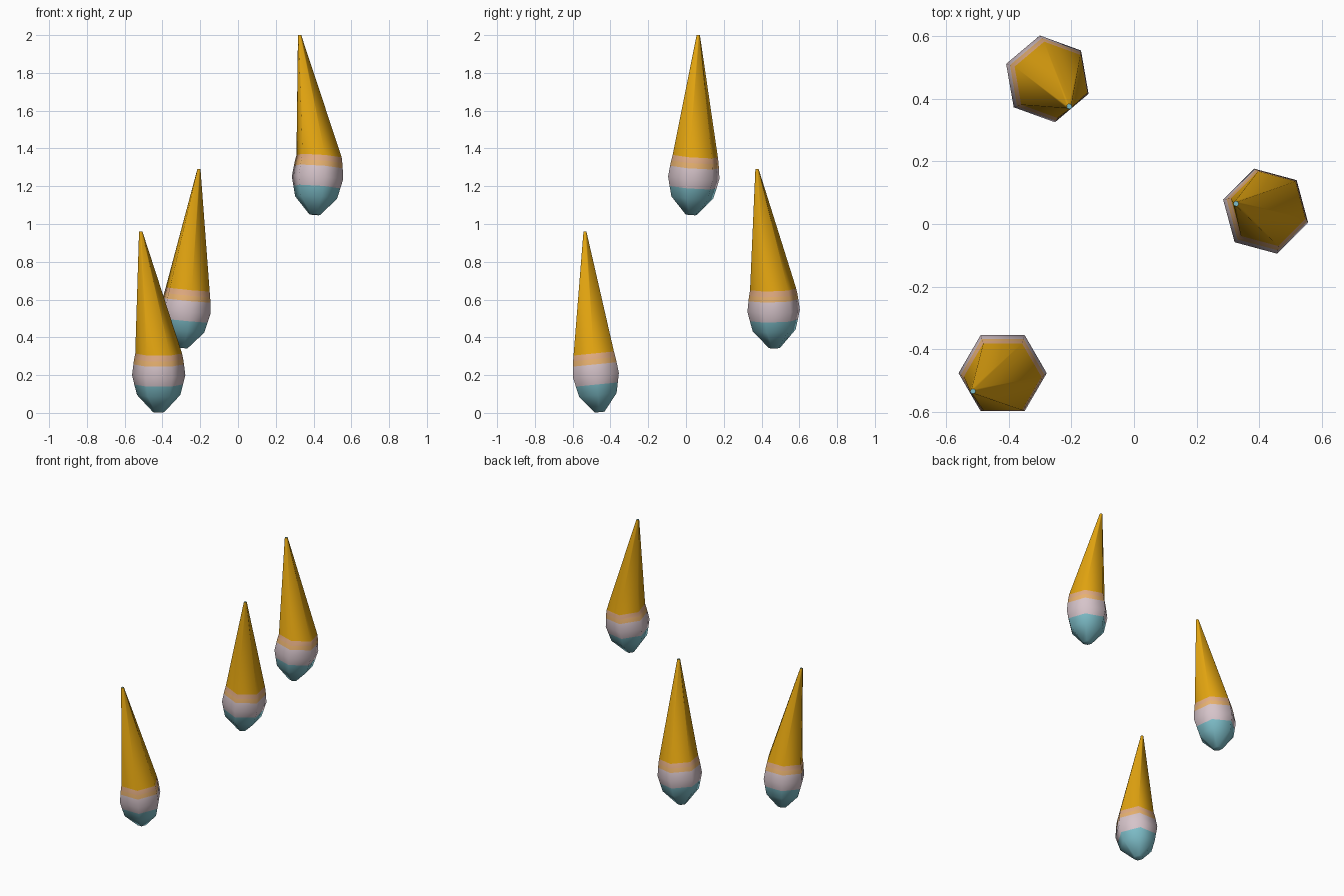
import bpy, bmesh, math
from mathutils import Vector, Matrix

cube = bpy.data.objects.get("Cube")
if cube:
    bpy.data.objects.remove(cube)


def material(name, srgb):
    linear = [((c / 255 + 0.055) / 1.055) ** 2.4 for c in srgb]
    mat = bpy.data.materials.new(name)
    mat.use_nodes = True
    mat.diffuse_color = (*linear, 1)
    mat.node_tree.nodes["Principled BSDF"].inputs["Base Color"].default_value = (*linear, 1)
    return mat


TEAL, LILAC, ORANGE, PEACH, YELLOW = range(5)
materials = [
    material("teal", (126, 190, 201)),
    material("pale lilac", (214, 196, 202)),
    material("light orange", (232, 178, 112)),
    material("peach", (226, 172, 130)),
    material("golden yellow", (226, 164, 16)),
]

SIDES = 6
PIVOT = 0.2  # height of the widest ring above the base
# Bulb rings from the base up: height, radius, colour of the band above
BULB = [
    (0.003, 0.03, TEAL),
    (0.095, 0.115, TEAL),
    (0.15, 0.129, LILAC),
    (0.2, 0.141, LILAC),
    (0.257, 0.134, ORANGE),
    (0.285, 0.13, PEACH),
    (0.315, 0.124, YELLOW),
]


def build_drop(name, base, turn, lean, tip):
    """Six-sided bulb leaning slightly, drawn out to an off-centre point."""
    bm = bmesh.new()
    axis = Matrix.Rotation(math.radians(lean), 3, "Z") @ Vector((0, 1, 0))
    tilt = Matrix.Rotation(0.1, 3, axis)
    pivot = Vector((0, 0, PIVOT))

    def ring(centre, radius, tilted):
        verts = []
        for i in range(SIDES):
            a = math.radians(turn) + math.tau * i / SIDES
            p = centre + radius * Vector((math.cos(a), math.sin(a), 0))
            if tilted:
                p = tilt @ (p - pivot) + pivot
            verts.append(bm.verts.new(p))
        return verts

    rings = [ring(Vector((0, 0, z)), r, True) for z, r, _ in BULB]
    rings.append(ring(Vector(tip) - Vector(base), 0.009, False))

    # Side bands
    for (_, _, colour), low, high in zip(BULB, rings, rings[1:]):
        for i in range(SIDES):
            j = (i + 1) % SIDES
            face = bm.faces.new((low[i], low[j], high[j], high[i]))
            face.material_index = colour
    # End caps
    for cap in (rings[0][::-1], rings[-1]):
        bm.faces.new(cap).material_index = TEAL

    mesh = bpy.data.meshes.new(name)
    bm.to_mesh(mesh)
    bm.free()
    for mat in materials:
        mesh.materials.append(mat)
    obj = bpy.data.objects.new(name, mesh)
    obj.location = base
    bpy.context.collection.objects.link(obj)
    bpy.ops.object.select_all(action="DESELECT")
    obj.select_set(True)
    bpy.context.view_layer.objects.active = obj
    bpy.ops.object.shade_smooth_by_angle(angle=math.radians(65))


build_drop("front_drop", (-0.42, -0.477, 0), 0, -90, (-0.515, -0.535, 0.96))
build_drop("back_drop", (-0.277, 0.464, 0.34), 40, -15, (-0.207, 0.376, 1.29))
build_drop("high_drop", (0.421, 0.041, 1.045), -15, 45, (0.326, 0.065, 2.0))
